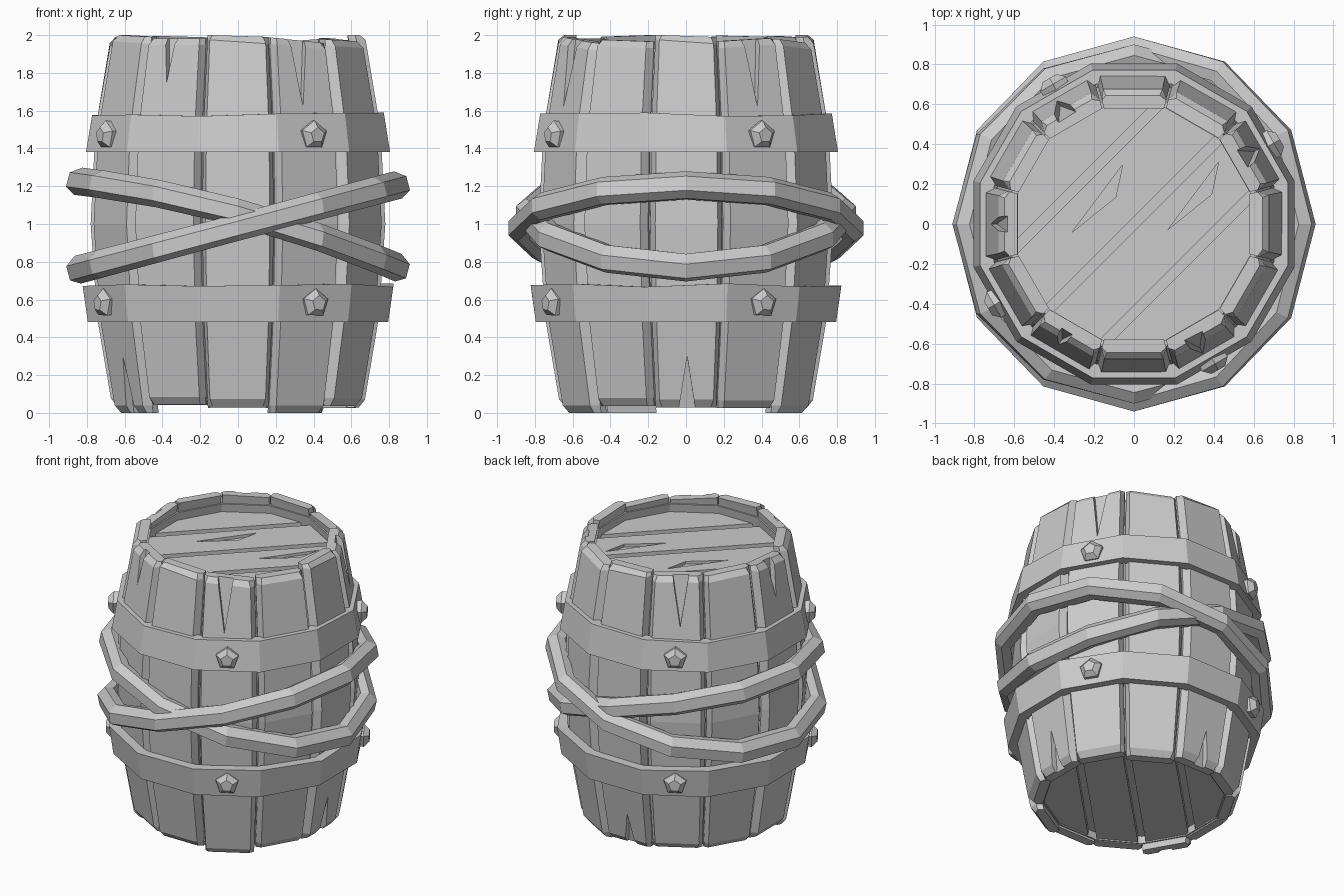
import bpy, bmesh, math, random
from mathutils import Vector, Matrix

if "Cube" in bpy.data.objects:
    bpy.data.objects.remove(bpy.data.objects["Cube"])

random.seed(4)
N = 12
TAN = math.tan(math.pi / N)
COS = math.cos(math.pi / N)

grey = bpy.data.materials.new("plain_grey")
grey.diffuse_color = (0.6, 0.6, 0.6, 1)
grey.use_nodes = True
grey.node_tree.nodes["Principled BSDF"].inputs["Base Color"].default_value = grey.diffuse_color


def finish(name, bm):
    bmesh.ops.recalc_face_normals(bm, faces=bm.faces)
    me = bpy.data.meshes.new(name)
    bm.to_mesh(me)
    bm.free()
    me.materials.append(grey)
    ob = bpy.data.objects.new(name, me)
    bpy.context.collection.objects.link(ob)
    return ob


def loft(bm, rings, closed=False):
    """Skin equal-length point rings; cap the ends or join them in a loop."""
    vs = [[bm.verts.new(p) for p in r] for r in rings]
    n = len(vs[0])
    for i in range(len(vs) if closed else len(vs) - 1):
        a, b = vs[i], vs[(i + 1) % len(vs)]
        for j in range(n):
            k = (j + 1) % n
            bm.faces.new((a[j], a[k], b[k], b[j]))
    if not closed:
        bm.faces.new(vs[0])
        bm.faces.new(vs[-1])


def polar(r, a, z):
    return Vector((r * math.cos(a), r * math.sin(a), z))


def wedge(name, tri, push):
    """Hidden triangular cutter for cracks in the wood."""
    bm = bmesh.new()
    loft(bm, [tri, [p + push for p in tri]])
    ob = finish(name, bm)
    ob.hide_render = True
    ob.hide_viewport = True
    return ob


def cut(ob, cutter):
    m = ob.modifiers.new("crack", 'BOOLEAN')
    m.operation = 'DIFFERENCE'
    m.solver = 'EXACT'
    m.object = cutter


def bulge(z):
    """Distance of the stave faces from the axis at height z."""
    pts = [(0, 0.66), (0.5, 0.745), (1.0, 0.78), (1.5, 0.755), (2.0, 0.67)]
    for (z0, r0), (z1, r1) in zip(pts, pts[1:]):
        if z <= z1:
            return r0 + (r1 - r0) * (z - z0) / (z1 - z0)
    return pts[-1][1]


# Staves: bevelled planks with uneven ends
staves = []
for i in range(N):
    ang = i * 2 * math.pi / N
    bottom = 0.0 if i in (2, 7, 10) else random.uniform(0.025, 0.045)
    top = 2.0 if i in (3, 9, 0) else random.uniform(1.96, 2.0)
    tl, tr = random.uniform(0.77, 0.86), random.uniform(0.77, 0.86)
    tilt = random.uniform(-0.02, 0.02)
    rings = []
    for z, inset in ((bottom, 0.025), (bottom + 0.04, 0), (0.5, 0), (1.0, 0),
                     (1.5, 0), (top - 0.035, 0), (top, 0.025)):
        r = bulge(z)
        ri, rs = r - 0.09, r - 0.05
        wo, ws, wi = r * TAN, rs * TAN * 0.97, ri * TAN * 0.97
        sec = [(-ws, rs), (-wo * tl + inset / 2, r - inset),
               (wo * tr - inset / 2, r - inset), (ws, rs), (wi, ri), (-wi, ri)]
        k = tilt if z > 1.9 else 0
        rings.append([Matrix.Rotation(ang, 3, 'Z') @ Vector((q, t, min(2, z + k * t / 0.2)))
                      for t, q in sec])
    bm = bmesh.new()
    loft(bm, rings)
    staves.append(finish("stave_%02d" % (i + 1), bm))

# Cracks at the stave ends: angle, tip height, open end height, half width
for n, (deg, tip, end, w) in enumerate([
        (-62, 1.62, 2.05, 0.06), (31, 1.62, 2.05, 0.06), (0.5, 0.30, -0.02, 0.05),
        (122, 1.66, 2.05, 0.06), (211, 0.30, -0.02, 0.05), (238, 1.75, 2.05, 0.04),
        (92, 0.26, -0.02, 0.05), (180, 1.72, 2.05, 0.05)]):
    a = math.radians(deg)
    side = Vector((-math.sin(a), math.cos(a), 0))
    base = polar(bulge(min(2, max(0, end))) - 0.05, a, end)
    tri = [polar(bulge(tip) - 0.03, a, tip), base + side * w, base - side * w]
    cut(staves[round(deg / 30) % N], wedge("stave_crack_%d" % n, tri, polar(0.25, a, 0)))

# Lining behind the stave gaps
bm = bmesh.new()
rings = []
for i in range(N):
    a = (i + 0.5) * 2 * math.pi / N
    zs = (0.05, 0.5, 1.0, 1.5, 1.93)
    rings.append([polar((bulge(z) - 0.07) / COS, a, z) for z in zs] +
                 [polar((bulge(z) - 0.10) / COS, a, z) for z in reversed(zs)])
loft(bm, rings, True)
finish("lining", bm)


# Lids: a backing disc and four diagonal planks
def disc(z0, z1, apothem):
    bm = bmesh.new()
    loft(bm, [[polar(apothem / COS, (i + 0.5) * 2 * math.pi / N, z) for i in range(N)]
              for z in (z0, z1)])
    return bm


across = Vector((-1, 1, 0)).normalized()
along = Vector((1, 1, 0)).normalized()
for label, z0, z1, b0, b1 in (("top", 1.80, 1.87, 1.77, 1.82),
                              ("bottom", 0.06, 0.13, 0.11, 0.16)):
    finish(label + "_lid_backing", disc(b0, b1, 0.60))
    for j, (lo, hi) in enumerate([(-0.8, -0.34), (-0.29, -0.025), (0.025, 0.31), (0.36, 0.8)]):
        bm = disc(z0, z1, 0.61)
        for d, s in ((lo, -1), (hi, 1)):
            res = bmesh.ops.bisect_plane(
                bm, geom=bm.verts[:] + bm.edges[:] + bm.faces[:],
                plane_co=across * d, plane_no=across * s, clear_outer=True)
            edges = [e for e in res['geom_cut'] if isinstance(e, bmesh.types.BMEdge)]
            if edges:
                bmesh.ops.edgeloop_fill(bm, edges=edges)
        plank = finish("%s_lid_plank_%d" % (label, j + 1), bm)
        if label == "top" and j in (1, 2):
            p = across * (0.19 if j == 2 else -0.14) + along * (-0.25 if j == 2 else 0.1)
            p.z = 1.85
            tri = [p, p + along * 0.42 + across * 0.06, p + along * 0.28 - across * 0.03]
            cut(plank, wedge("lid_crack_%d" % j, tri, Vector((0, 0, 0.1))))

# Flat hoops
for name, z0, z1, r0, r1 in (("lower_hoop", 0.48, 0.68, 0.795, 0.822),
                             ("upper_hoop", 1.38, 1.585, 0.805, 0.772)):
    bm = bmesh.new()
    rings = []
    for i in range(N):
        a = (i + 0.5) * 2 * math.pi / N
        dz = random.uniform(-0.015, 0.005)
        rings.append([polar(r / COS, a, z) for r, z in
                      ((r0, z0), (r1, z1 + dz), (r1 - 0.07, z1 + dz), (r0 - 0.07, z0))])
    loft(bm, rings, True)
    finish(name, bm)

# Two crossing slanted bands with a bevelled section
SECTION = [(0, -0.04), (0, 0.035), (-0.055, 0.075), (-0.11, 0.06), (-0.11, -0.06), (-0.05, -0.07)]
for name, rx, ry, z0, slope, bend in (("rising_band", 0.90, 0.94, 0.98, 0.265, 0.0),
                                      ("falling_band", 0.90, 0.90, 1.06, -0.27, -0.08)):
    bm = bmesh.new()
    rings = []
    for i in range(N):
        a = i * 2 * math.pi / N
        ring = []
        for dr, dz in SECTION:
            x, y = (rx + dr) * math.cos(a), (ry + dr) * math.sin(a)
            xm = rx * math.cos(a)
            z = z0 + slope * xm + bend * xm * xm + dz
            # lean the section with the slant
            ring.append((x - slope * dz * abs(math.cos(a)), y, z + slope * dr * math.cos(a)))
        rings.append(ring)
    loft(bm, rings, True)
    finish(name, bm)

# Five-sided studs on both hoops
for level, z, r in (("lower", 0.58, 0.80), ("upper", 1.47, 0.785)):
    for k, deg in enumerate((-60, 30, 120, 210)):
        a = math.radians(deg)
        out, side, up = polar(1, a, 0), Vector((-math.sin(a), math.cos(a), 0)), Vector((0, 0, 1))
        c = polar(r, a, z)
        rings = []
        for rad, h in ((0.075, -0.01), (0.078, 0.025), (0.042, 0.06)):
            rings.append([c + out * h + (side * math.cos(t) + up * math.sin(t)) * rad
                          for t in [0.3 + math.radians(72 * s) for s in range(5)]])
        bm = bmesh.new()
        loft(bm, rings)
        finish("%s_stud_%d" % (level, k + 1), bm)
